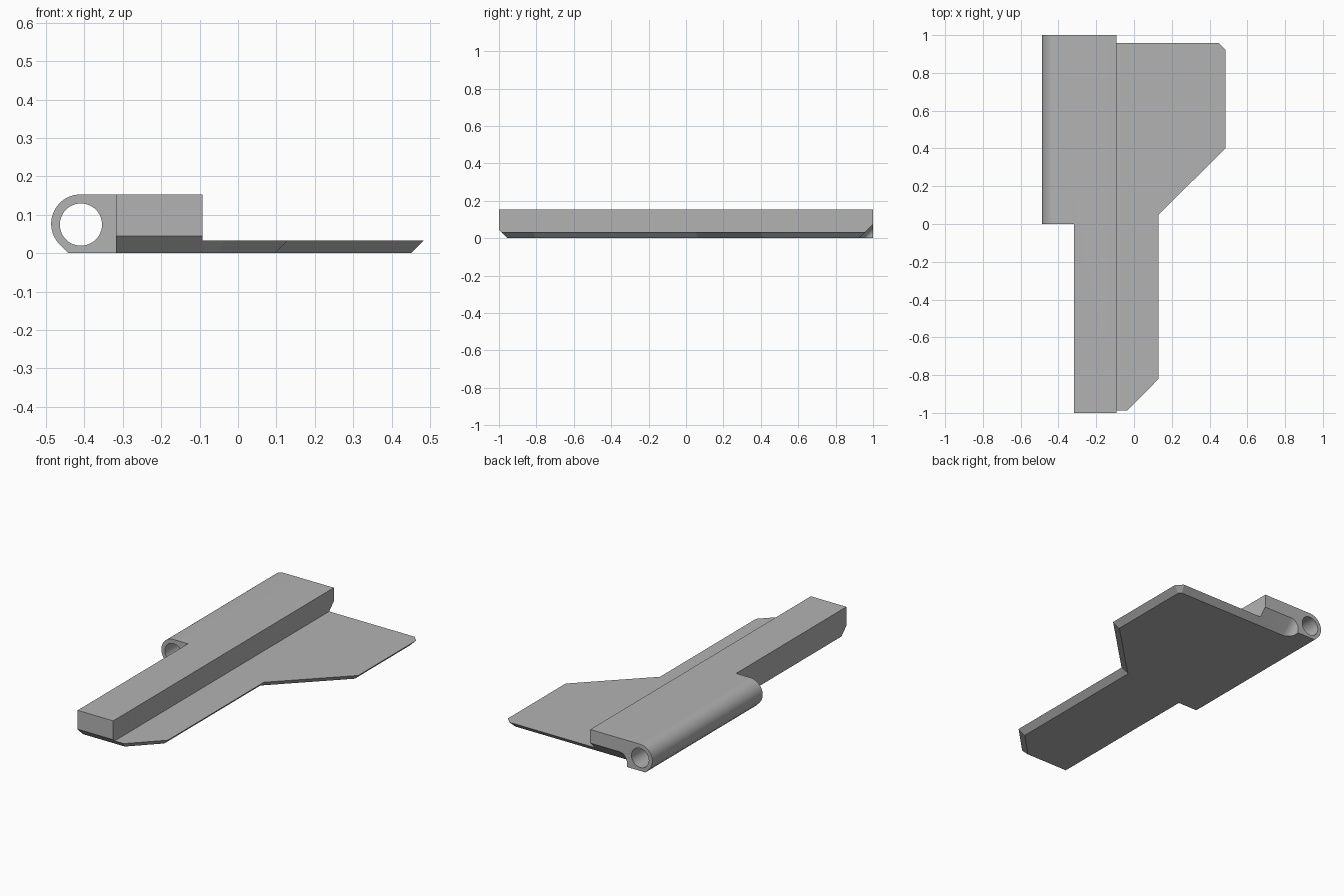
import bpy, bmesh
from math import sin, cos, radians
from mathutils import Vector

if "Cube" in bpy.data.objects:
    bpy.data.objects.remove(bpy.data.objects["Cube"])

grey = bpy.data.materials.new("plain grey")
grey.use_nodes = True
grey.diffuse_color = (0.45, 0.45, 0.45, 1)
grey.node_tree.nodes["Principled BSDF"].inputs["Base Color"].default_value = (0.45, 0.45, 0.45, 1)


def loft(name, first, last):
    """Solid between two matching rings of points."""
    bm = bmesh.new()
    a = [bm.verts.new(p) for p in first]
    b = [bm.verts.new(p) for p in last]
    bm.faces.new(a)
    bm.faces.new(b)
    for i in range(len(a)):
        j = (i + 1) % len(a)
        bm.faces.new((a[i], a[j], b[j], b[i]))
    bmesh.ops.recalc_face_normals(bm, faces=bm.faces)
    mesh = bpy.data.meshes.new(name)
    bm.to_mesh(mesh)
    bm.free()
    obj = bpy.data.objects.new(name, mesh)
    bpy.context.collection.objects.link(obj)
    mesh.materials.append(grey)
    return obj


def prism(name, ring, offset):
    ring = [Vector(p) for p in ring]
    return loft(name, ring, [p + Vector(offset) for p in ring])


def arc(cx, cz, r, start, end, steps):
    angles = [radians(start + (end - start) * i / steps) for i in range(steps + 1)]
    return [(cx + r * cos(t), cz + r * sin(t)) for t in angles]


TOP, KX, KZ, R = 0.153, -0.41, 0.0765, 0.0765
BAR_L, BAR_R = -0.318, -0.092

# Raised bar with the hinge knuckle along its side
profile = [(BAR_R, 0), (BAR_R, TOP)] + arc(KX, KZ, R, 90, 225, 30) + [(-0.442, 0)]
body = prism("hinge_bar_and_knuckle", [(x, -1, z) for x, z in profile], (0, 2, 0))

# Cutters: pin hole, missing front knuckle, bevels under both ends
hole = arc(KX + 0.001, 0.0745, 0.055, 0, 352.5, 47)
notch = [(-0.7, -0.3), (BAR_L, -0.3), (BAR_L, 0.4), (-0.7, 0.4)]
front_bevel = [(-0.7, -1.1, -0.055 + 0.2), (-0.7, -0.855, -0.1), (-0.7, -1.1, -0.1)]
rounded_end = arc(-0.275, 0.025, 0.05, 180, 90, 10)
relief = [(0.2, -0.3), (-0.325, -0.3)] + rounded_end + [(0.2, 0.075)]
cutters = [
    prism("pin_hole_cutter", [(x, -0.2, z) for x, z in hole], (0, 1.4, 0)),
    prism("notch_cutter", [(x, -1.2, z) for x, z in notch], (0, 1.2, 0)),
    prism("front_bevel_cutter", front_bevel, (1.4, 0, 0)),
    prism("rear_relief_cutter", [(x, 1.1, z + 0.1) for x, z in relief], (0, -0.3, -0.3)),
]
bpy.context.view_layer.objects.active = body
for cutter in cutters:
    cutter.hide_render = True
    mod = body.modifiers.new(cutter.name, "BOOLEAN")
    mod.operation = "DIFFERENCE"
    mod.solver = "EXACT"
    mod.object = cutter
    bpy.ops.object.modifier_apply(modifier=mod.name)
    bpy.data.objects.remove(cutter)

# Flat leaf with a bevelled underside
upper = [(BAR_R, 0.958), (0.45, 0.958), (0.484, 0.924), (0.484, 0.40),
         (0.13, 0.05), (0.13, -0.82), (-0.035, -0.987), (BAR_R, -0.987)]
lower = [(BAR_R, 0.925), (0.436, 0.925), (0.451, 0.91), (0.451, 0.414),
         (0.097, 0.064), (0.097, -0.806), (-0.049, -0.955), (BAR_R, -0.955)]
leaf = loft("flat_leaf", [(x, y, 0.033) for x, y in upper], [(x, y, 0) for x, y in lower])

# Smooth the rounded knuckle, keep the machined edges sharp
bpy.ops.object.select_all(action="DESELECT")
body.select_set(True)
bpy.ops.object.shade_smooth_by_angle(angle=radians(25))
